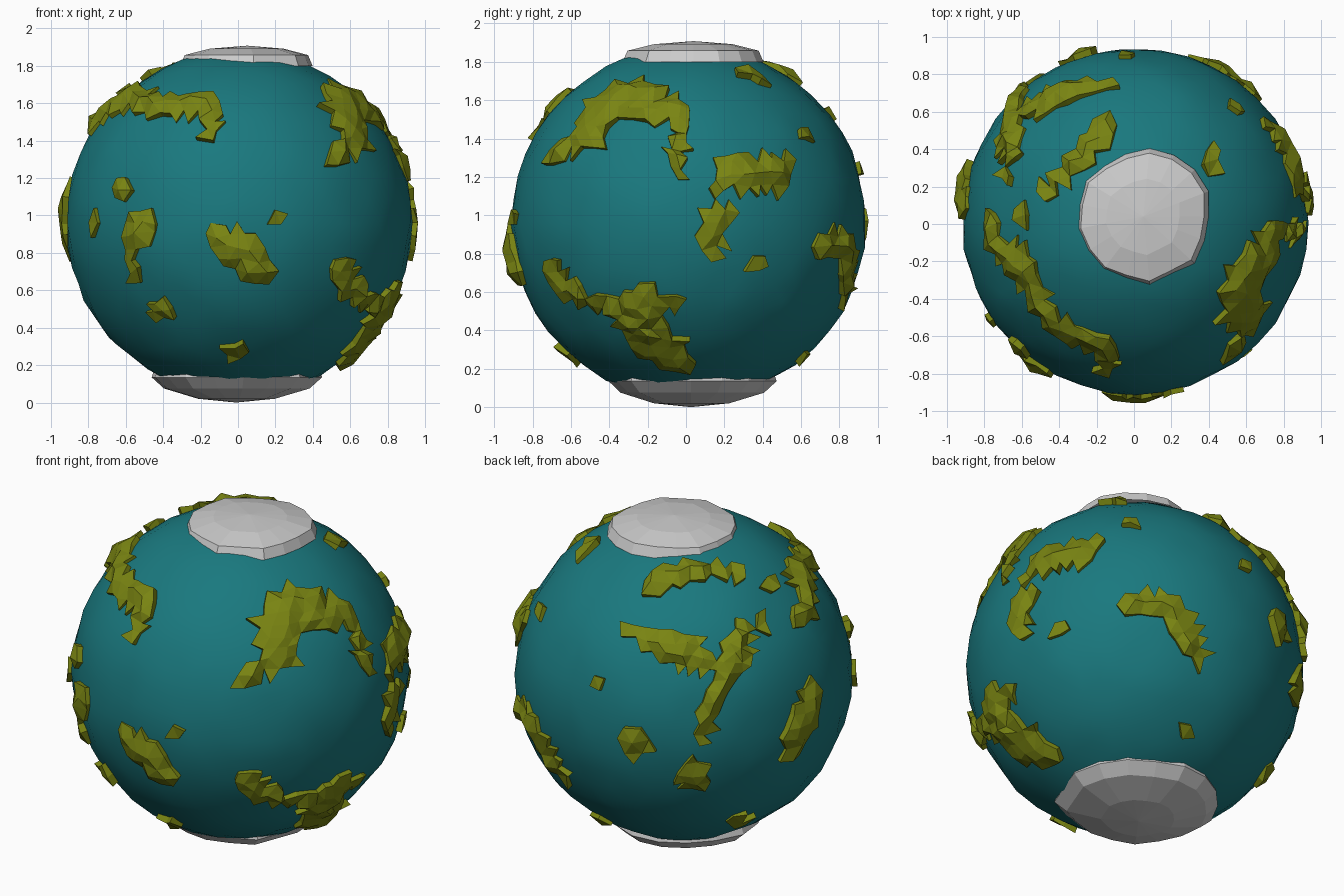
import bpy, bmesh, math, random
from mathutils import Vector

if "Cube" in bpy.data.objects:
    bpy.data.objects.remove(bpy.data.objects["Cube"])

random.seed(4)
C = Vector((0.005, 0.015, 0.96))   # globe centre
R = 0.922                          # sea level


def material(name, rgb):
    m = bpy.data.materials.new(name)
    m.diffuse_color = (*rgb, 1)
    m.use_nodes = True
    m.node_tree.nodes["Principled BSDF"].inputs["Base Color"].default_value = m.diffuse_color
    return m


def add_object(name, bm, mat=None):
    bmesh.ops.recalc_face_normals(bm, faces=bm.faces[:])
    me = bpy.data.meshes.new(name)
    bm.to_mesh(me)
    bm.free()
    ob = bpy.data.objects.new(name, me)
    bpy.context.collection.objects.link(ob)
    if mat:
        me.materials.append(mat)
    return ob


def jitter(a):
    return Vector([random.uniform(-a, a) for _ in range(3)])


def frame(azimuth, elevation):
    """Right, up and outward axes for looking at the globe from an angle."""
    a, e = math.radians(azimuth), math.radians(elevation)
    right = Vector((math.cos(a), math.sin(a), 0))
    out = Vector((math.sin(a) * math.cos(e), -math.cos(a) * math.cos(e), math.sin(e)))
    return right, out.cross(right), out


FRONT, SIDE, TOP = frame(0, 0), frame(90, 0), frame(0, 90)
BACK_LEFT, BACK_RIGHT = frame(215, 26), frame(141, -28)
samples = []                       # (unit direction, land half width)


def land(view, *points):
    """Trace a land mass as a chain of (across, up, half width) seen from a side."""
    right, up, out = view
    chain = []
    for u, v, r in points:
        if view in (FRONT, SIDE, TOP):
            u, v = u - C.dot(right), v - C.dot(up)
        depth = math.sqrt(max(0.0, 0.95 ** 2 - u * u - v * v))
        chain.append(((right * u + up * v + out * depth).normalized(), r))
    samples.append(chain[0])
    for (p, r), (q, s) in zip(chain, chain[1:]):
        for i in range(1, 7):
            t = i / 6
            samples.append((p.lerp(q, t).normalized(), r + (s - r) * t))


# Front land
land(FRONT, (-.13, .9, .06), (0, .82, .10), (.12, .71, .085))
land(FRONT, (.23, .97, .04))
land(FRONT, (-.49, 1.0, .05), (-.54, .92, .08), (-.59, .8, .03), (-.55, .66, .03))
land(FRONT, (-.63, 1.15, .06))
land(FRONT, (-.78, .98, .045))
land(FRONT, (-.42, .48, .065))
land(FRONT, (-.02, .26, .065))
land(FRONT, (-.15, 1.57, .06), (-.15, 1.46, .045))

# Northern land
land(TOP, (-.78, .02, .05), (-.75, -.12, .07), (-.64, -.2, .1), (-.53, -.38, .075),
     (-.45, -.52, .065), (-.32, -.61, .08), (-.14, -.68, .06))
land(TOP, (-.5, .68, .06), (-.35, .72, .09), (-.15, .75, .05))
land(TOP, (-.47, .18, .05), (-.38, .28, .06), (-.25, .42, .08), (-.15, .52, .07))
land(TOP, (-.6, .05, .05))
land(TOP, (.42, .39, .035), (.43, .29, .045))

# Right-hand land: big northern arc, middle islands, southern mass
land(SIDE, (-.7, 1.32, .05), (-.6, 1.38, .05), (-.5, 1.43, .1), (-.45, 1.57, .12),
     (-.3, 1.62, .14), (-.18, 1.58, .12), (-.03, 1.55, .06), (-.02, 1.42, .045),
     (-.06, 1.33, .06), (-.03, 1.22, .04))
land(SIDE, (.18, 1.14, .04), (.2, 1.26, .05), (.33, 1.22, .1), (.48, 1.22, .09), (.55, 1.27, .04))
land(SIDE, (.22, 1.01, .04), (.14, .98, .07), (.15, .88, .07), (.14, .79, .045))
land(SIDE, (.37, .74, .05))
land(SIDE, (.63, 1.43, .045))
land(SIDE, (-.7, .7, .075), (-.62, .6, .07), (-.5, .54, .045), (-.38, .52, .04))
land(SIDE, (-.22, .58, .05), (-.3, .48, .1), (-.22, .38, .13), (-.12, .29, .13), (-.04, .23, .08))
land(SIDE, (-.2, .5, .05), (-.07, .54, .05))

# Back and left land
land(BACK_LEFT, (.33, .23, .06), (.3, .1, .09), (.17, -.17, .045), (.1, -.38, .05))
land(BACK_LEFT, (.06, .12, .06), (.12, .02, .05))
land(BACK_LEFT, (.43, .27, .05))
land(BACK_LEFT, (-.27, -.42, .08))
land(BACK_LEFT, (.06, -.52, .04), (.06, -.61, .09))
land(BACK_LEFT, (-.48, -.06, .04))
land(BACK_LEFT, (.71, -.13, .08), (.68, -.28, .11), (.6, -.43, .07))
land(BACK_LEFT, (.3, -.84, .06))
land(BACK_RIGHT, (-.04, .33, .06), (.12, .35, .075), (.26, .22, .08), (.34, .05, .06))
land(BACK_RIGHT, (.26, -.38, .035))

# Ocean: low-poly sphere with gentle swells
bm = bmesh.new()
bmesh.ops.create_icosphere(bm, subdivisions=4, radius=R + 0.002)
for v in bm.verts:
    v.co += jitter(0.007)
    v.co += C
for f in bm.faces:
    f.smooth = True
add_object("ocean", bm, material("sea_teal", (0.01, 0.19, 0.21)))

# Continents: keep the faces on land, raise them and add a skirt down into the sea
bm = bmesh.new()
bmesh.ops.create_icosphere(bm, subdivisions=5, radius=R)
for v in bm.verts:
    v.co = (v.co + jitter(0.016)).normalized() * R


def on_land(p):
    d = p.normalized()
    return any((d - s).length * R < max(r, 0.038) for s, r in samples)


bmesh.ops.delete(bm, geom=[f for f in bm.faces if not on_land(f.calc_center_median())],
                 context='FACES')
rim_edges = [e for e in bm.edges if e.is_boundary]
rim = {v for e in rim_edges for v in e.verts}
skirt = bmesh.ops.extrude_edge_only(bm, edges=rim_edges)["geom"]
low = {g for g in skirt if isinstance(g, bmesh.types.BMVert)}
for v in bm.verts:
    d = v.co.normalized()
    if v in low:
        h = -0.025
    elif v in rim:
        h = random.uniform(0.012, 0.04)
    else:
        h = random.uniform(0.035, 0.065)
    v.co = C + d * (R + h)
add_object("continents", bm, material("land_green", (0.19, 0.23, 0.006)))


# Polar ice caps: faceted low domes with an uneven rim
def ice_cap(name, cx, cy, profile, sides=17):
    bm = bmesh.new()
    wobble = [random.uniform(0.96, 1.04) for _ in range(sides)]
    rings = []
    for r, z in profile[:-1]:
        rings.append([bm.verts.new((cx + r * w * math.cos(2 * math.pi * i / sides),
                                    cy + r * w * math.sin(2 * math.pi * i / sides), z))
                      for i, w in enumerate(wobble)])
    for a, b in zip(rings, rings[1:]):
        for i in range(sides):
            j = (i + 1) % sides
            bm.faces.new((a[i], a[j], b[j], b[i]))
    tip = bm.verts.new((cx, cy, profile[-1][1]))
    for i in range(sides):
        bm.faces.new((rings[-1][i], rings[-1][(i + 1) % sides], tip))
    add_object(name, bm)


ice_cap("north_ice_cap", .05, .04,
        [(.36, 1.80), (.335, 1.858), (.2, 1.892), (0, 1.908)])
ice_cap("south_ice_cap", -.01, .025,
        [(.43, .18), (.445, .135), (.38, .075), (.2, .02), (0, .0)])
